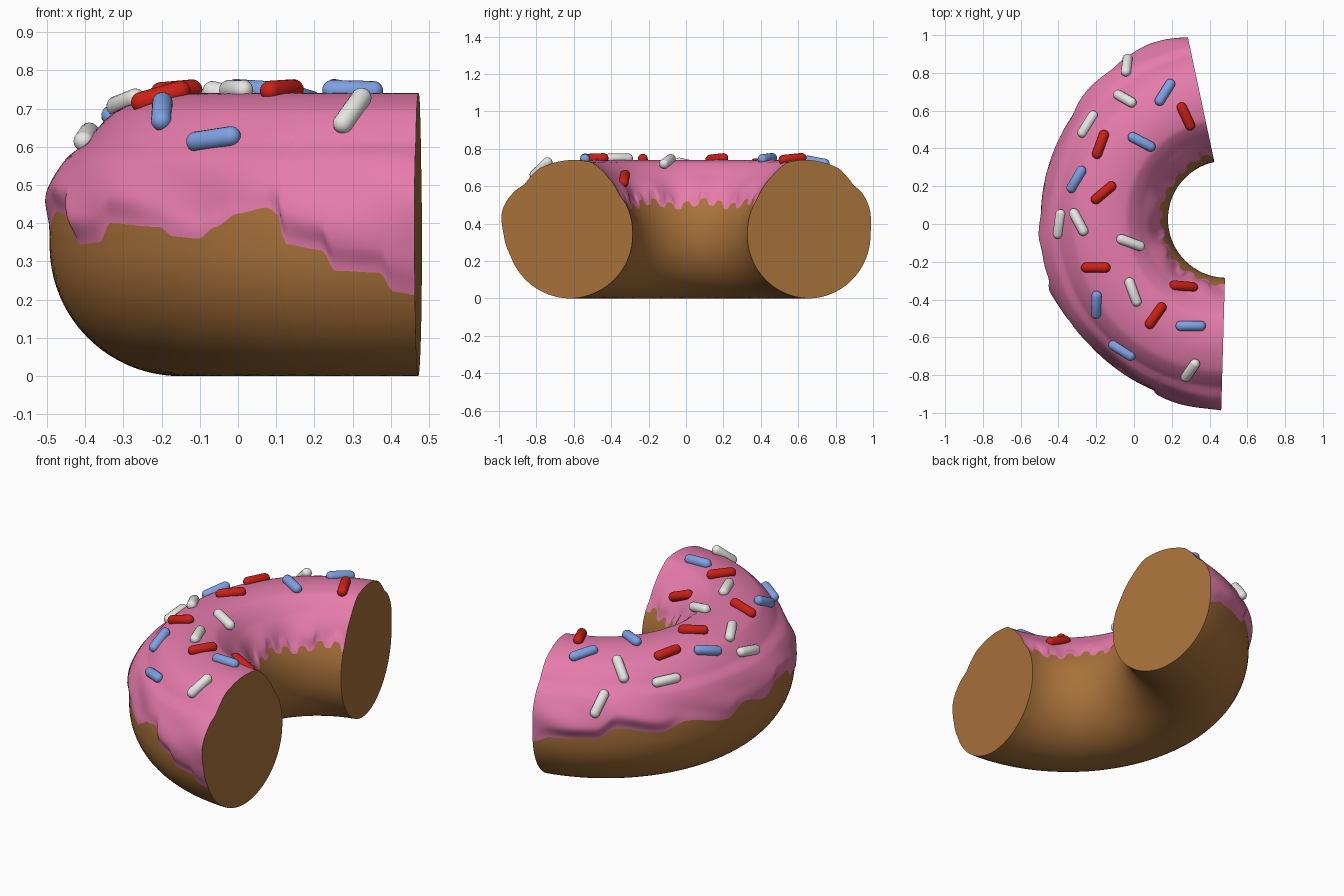
import bpy, bmesh, math
from math import sin, cos, pi, radians, degrees, asin, exp
from mathutils import Vector
from mathutils.bvhtree import BVHTree

if "Cube" in bpy.data.objects:
    bpy.data.objects.remove(bpy.data.objects["Cube"])

# Ring layout
CENTRE = Vector((0.49, 0.025, 0.345))
RING = 0.645
START, END = radians(102), radians(268.4)
STEPS = 240

# Cross-section radius by angle (0 outward, 90 up, 180 towards the hole)
PROFILE = [(-90, .345), (0, .338), (25, .35), (38, .362), (47, .357), (55, .37),
           (65, .387), (75, .389), (90, .395), (107, .4), (123, .368),
           (150, .339), (180, .335), (270, .345)]
# Height of the outer icing edge along the ring
DRIPS = [(102, .3), (108, .34), (122, .35), (128, .41), (142, .37), (150, .41),
         (165, .36), (172, .42), (182, .38), (190, .43), (198, .42), (203, .345),
         (210, .35), (213, .4), (225, .39), (228, .365), (233, .36), (236, .39),
         (240, .425), (245, .44), (247, .42), (248, .345), (254, .33),
         (256, .275), (263, .27), (265, .22), (269, .21)]


def material(name, rgb):
    m = bpy.data.materials.new(name)
    m.use_nodes = True
    m.diffuse_color = (*rgb, 1)
    bsdf = m.node_tree.nodes["Principled BSDF"]
    bsdf.inputs["Base Color"].default_value = (*rgb, 1)
    bsdf.inputs["Roughness"].default_value = 0.6
    return m


BROWN = material("baked brown", (.39, .165, .042))
PINK = material("pink icing", (.79, .2, .41))
RED = material("red sugar", (.6, .015, .008))
BLUE = material("blue sugar", (.21, .36, .78))
WHITE = material("white sugar", (.8, .8, .77))


def smooth(t):
    t = max(0, min(1, t))
    return t * t * (3 - 2 * t)


def lookup(table, x, ease):
    for (a, u), (b, v) in zip(table, table[1:]):
        if x <= b:
            return u + (v - u) * ease((x - a) / (b - a))
    return table[-1][1]


def outer_edge(theta):
    return asin((lookup(DRIPS, degrees(theta), smooth) - CENTRE.z) / .342)


def inner_edge(theta):
    z = .505 + .018 * math.tanh(2 * sin(24 * theta)) + .012 * sin(7 * theta)
    return pi - asin((z - CENTRE.z) / .34)


def point(theta, phi):
    """Surface point, with soft lumps inside the iced area."""
    r = lookup(PROFILE, degrees(phi), lambda t: t)
    lo, hi = outer_edge(theta), inner_edge(theta)
    if lo < phi < hi:
        w = smooth((phi - lo) / .2) * smooth((hi - phi) / .2)
        lip = exp(-((phi - .26) / .38) ** 2)
        fold = exp(-((phi - 2.5) / .25) ** 2)
        r += w * lip * (.015 + .02 * cos(5 * (theta - END)) + .007 * sin(13 * theta + 7 * phi))
        r += w * fold * .012 * sin(9 * theta)
    rho = RING + r * cos(phi)
    return CENTRE + Vector((rho * cos(theta), rho * sin(theta), r * sin(phi)))


def add_object(name, verts, faces, mat, shaded=True):
    mesh = bpy.data.meshes.new(name)
    mesh.from_pydata(verts, [], faces)
    mesh.materials.append(mat)
    mesh.polygons.foreach_set("use_smooth", [shaded] * len(faces))
    obj = bpy.data.objects.new(name, mesh)
    bpy.context.collection.objects.link(obj)
    return obj


def sweep(low, high, rows):
    """Grid along the ring between two edge functions."""
    verts, faces, n = [], [], rows + 1
    for i in range(STEPS + 1):
        theta = START + (END - START) * i / STEPS
        a, b = low(theta), high(theta)
        verts += [point(theta, a + (b - a) * j / rows) for j in range(n)]
    for i in range(STEPS):
        for j in range(rows):
            k = i * n + j
            faces.append((k, k + n, k + n + 1, k + 1))
    return verts, faces


# Icing over the top, dough underneath, meeting at the drip edges
ICE, BASE = 70, 50
ice_verts, ice_faces = sweep(outer_edge, inner_edge, ICE)
base_verts, base_faces = sweep(lambda t: inner_edge(t) - 2 * pi, outer_edge, BASE)


# Keep the underside angle within the profile table
def wrapped_point(theta, phi):
    return point(theta, phi + 2 * pi if phi < -pi / 2 else phi)


base_verts = []
for i in range(STEPS + 1):
    theta = START + (END - START) * i / STEPS
    a, b = inner_edge(theta) - 2 * pi, outer_edge(theta)
    base_verts += [wrapped_point(theta, a + (b - a) * j / BASE) for j in range(BASE + 1)]

add_object("icing", ice_verts, ice_faces, PINK)
add_object("dough", base_verts, base_faces, BROWN)

# Flat cut ends
start_ring = base_verts[:BASE] + ice_verts[:ICE]
end_ring = (base_verts[-BASE - 1:-1] + ice_verts[-ICE - 1:-1])[::-1]
for name, ring in (("back_cut_face", start_ring), ("front_cut_face", end_ring)):
    add_object(name, ring, [tuple(range(len(ring)))], BROWN, False)

# Sprinkles: x, y and heading, dropped onto the icing
SPRINKLES = {
    "white": (WHITE, [(-.035, .835, 82), (-.045, .66, -30), (-.24, .525, 58),
                      (-.39, 0, 82), (-.29, .01, -62), (-.02, -.1, -20),
                      (-.005, -.36, -70), (.3, -.77, 55)]),
    "blue": (BLUE, [(.165, .695, 58), (.04, .435, -28), (-.3, .235, 60),
                    (-.195, -.425, 88), (.3, -.54, 0), (-.06, -.665, -32)]),
    "red": (RED, [(.275, .57, -65), (-.175, .42, 70), (-.16, .165, 40),
                  (-.2, -.23, 0), (.26, -.335, -5), (.115, -.485, 55)]),
}
surface = BVHTree.FromPolygons(ice_verts, ice_faces)


def capsule(name, mat, radius, half):
    bm = bmesh.new()
    bmesh.ops.create_uvsphere(bm, u_segments=16, v_segments=9, radius=radius)
    for v in bm.verts:
        v.co.z += math.copysign(half - radius, v.co.z)
    for f in bm.faces:
        f.smooth = True
    mesh = bpy.data.meshes.new(name)
    bm.to_mesh(mesh)
    bm.free()
    mesh.materials.append(mat)
    return mesh


for colour, (mat, places) in SPRINKLES.items():
    mesh = capsule(colour + "_sprinkle", mat, .027, .08)
    for n, (x, y, heading) in enumerate(places):
        hit, normal, _, _ = surface.ray_cast(Vector((x, y, 2)), Vector((0, 0, -1)))
        if hit is None:
            continue
        d = Vector((cos(radians(heading)), sin(radians(heading)), 0))
        d.z = -normal.dot(d) / max(normal.z, .3)
        obj = bpy.data.objects.new(f"{colour}_sprinkle_{n + 1}", mesh)
        obj.location = hit + normal * .008
        obj.rotation_mode = "QUATERNION"
        obj.rotation_quaternion = d.to_track_quat("Z", "Y")
        bpy.context.collection.objects.link(obj)
